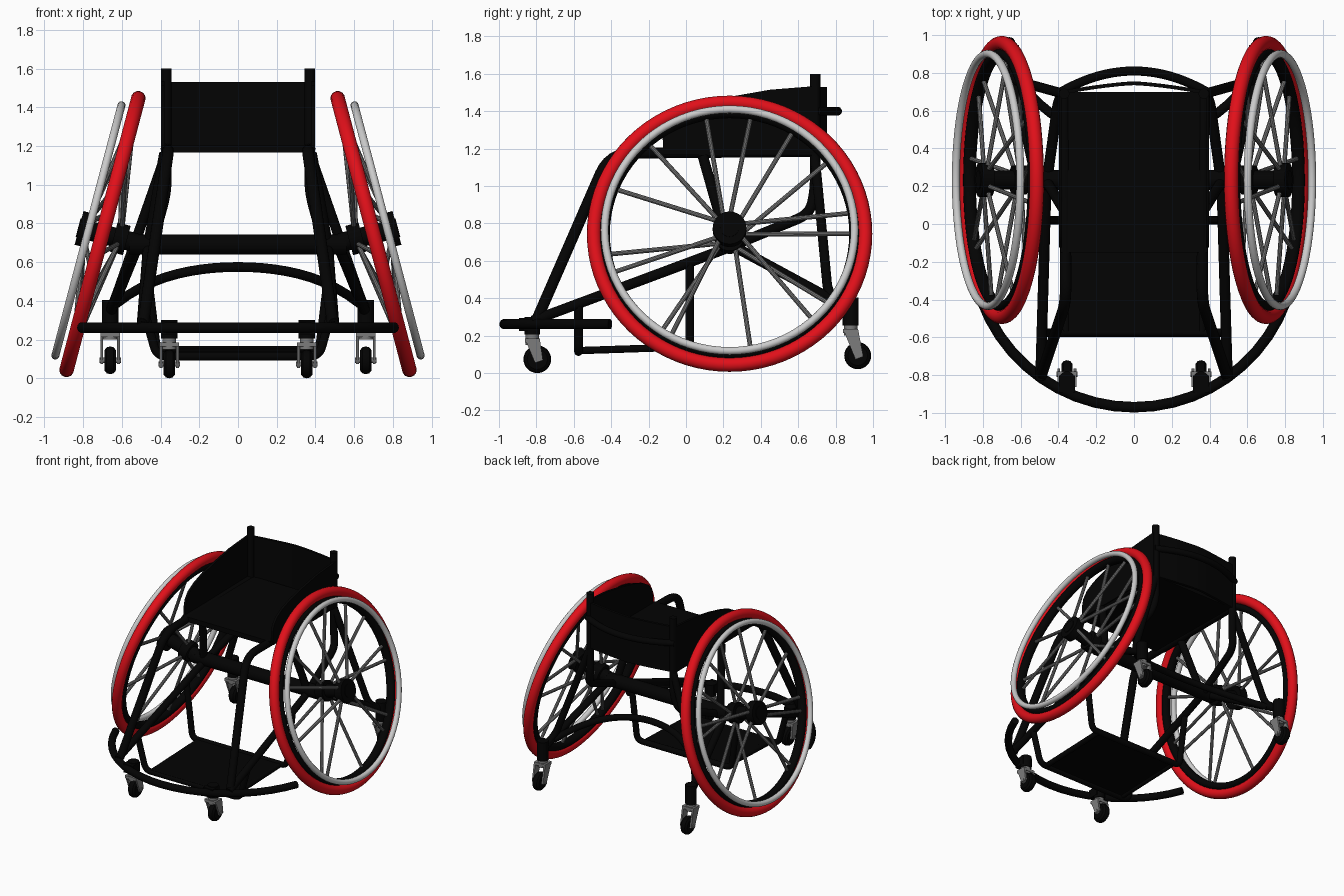
import bpy, bmesh
from math import sin, cos, pi, radians
from mathutils import Matrix, Vector

if "Cube" in bpy.data.objects:
    bpy.data.objects.remove(bpy.data.objects["Cube"])


def material(name, c):
    m = bpy.data.materials.new(name)
    m.diffuse_color = (*c, 1)
    m.use_nodes = True
    m.node_tree.nodes["Principled BSDF"].inputs["Base Color"].default_value = m.diffuse_color
    return m


BLACK = material("black", (0.001, 0.001, 0.001))
RED = material("red", (0.75, 0.005, 0.01))
SILVER = material("silver", (0.52, 0.52, 0.52))
STEEL = material("steel", (0.2, 0.2, 0.2))


def finish(name, bm, mat, mirror=False):
    bmesh.ops.recalc_face_normals(bm, faces=bm.faces)
    me = bpy.data.meshes.new(name)
    bm.to_mesh(me)
    bm.free()
    for p in me.polygons:
        p.use_smooth = True
    me.set_sharp_from_angle(angle=radians(35))
    me.materials.append(mat)
    ob = bpy.data.objects.new(name, me)
    bpy.context.collection.objects.link(ob)
    if mirror:
        ob.modifiers.new("mirror", 'MIRROR').use_mirror_merge = False
    return ob


def add_rod(bm, a, b, r1, r2=None, n=16):
    a, b = Vector(a), Vector(b)
    d = b - a
    mx = Matrix.Translation((a + b) / 2) @ d.to_track_quat('Z', 'Y').to_matrix().to_4x4()
    bmesh.ops.create_cone(bm, cap_ends=True, segments=n, radius1=r1,
                          radius2=r1 if r2 is None else r2, depth=d.length, matrix=mx)


def add_box(bm, c, size):
    bmesh.ops.create_cube(bm, size=1, matrix=Matrix.Translation(c) @ Matrix.Diagonal((*size, 1)))


def add_plate(bm, x, dx, outline):
    """Extrude a (y, z) outline sideways."""
    f = bm.faces.new([bm.verts.new((x, y, z)) for y, z in outline])
    e = bmesh.ops.extrude_face_region(bm, geom=[f])
    bmesh.ops.translate(bm, vec=(dx, 0, 0),
                        verts=[v for v in e["geom"] if isinstance(v, bmesh.types.BMVert)])


def lathe(name, profile, mx, mat, n=64):
    """Revolve (radius, axial) profile points around local z, then place with mx."""
    bm = bmesh.new()
    rings = [[bm.verts.new(mx @ Vector((r * cos(2 * pi * i / n), r * sin(2 * pi * i / n), h)))
              for r, h in profile] for i in range(n)]
    m = len(profile)
    for i in range(n):
        A, B = rings[i], rings[(i + 1) % n]
        for j in range(m):
            bm.faces.new((A[j], A[(j + 1) % m], B[(j + 1) % m], B[j]))
    return finish(name, bm, mat, True)


def circle(R, h, r, rz=None, n=14):
    return [(R + r * cos(2 * pi * k / n), h + (rz or r) * sin(2 * pi * k / n)) for k in range(n)]


def tube(name, pts, r=0.027, bend=0.0, mirror=True, mat=BLACK):
    """Round tube along a path, with rounded bends."""
    P = [Vector(p) for p in pts]
    path = [P[0]]
    for a, b, c in zip(P, P[1:], P[2:]):
        if bend:
            s = b + (a - b).normalized() * min(bend, (a - b).length * .48)
            e = b + (c - b).normalized() * min(bend, (c - b).length * .48)
            path += [s.lerp(b, t / 6).lerp(b.lerp(e, t / 6), t / 6) for t in range(7)]
        else:
            path.append(b)
    path.append(P[-1])
    bm = bmesh.new()
    n, prev, q = 14, None, None
    for i, p in enumerate(path):
        t = (path[min(i + 1, len(path) - 1)] - path[max(i - 1, 0)]).normalized()
        q = t.to_track_quat('Z', 'Y') if q is None else last.rotation_difference(t) @ q
        last = t
        ring = [bm.verts.new(p + q @ Vector((r * cos(2 * pi * k / n), r * sin(2 * pi * k / n), 0)))
                for k in range(n)]
        if prev:
            for k in range(n):
                bm.faces.new((prev[k], prev[(k + 1) % n], ring[(k + 1) % n], ring[k]))
        else:
            bm.faces.new(ring)
        prev = ring
    bm.faces.new(prev)
    return finish(name, bm, mat, mirror)


SPAN = [2 * k / 20 - 1 for k in range(21)]

# Cambered main wheels
WHEEL = Matrix.Translation((0.70, 0.233, 0.745)) @ Matrix.Rotation(radians(75.2), 4, 'Y')
lathe("tire", circle(0.725, 0, 0.038), WHEEL, RED, 80)
lathe("rim", circle(0.668, 0, 0.028, 0.034), WHEEL, BLACK, 80)
lathe("handrim", circle(0.668, 0.075, 0.021), WHEEL, SILVER, 80)

bm = bmesh.new()
for h1, h2, r in ((-.13, .13, .05), (.06, .125, .09), (-.13, -.06, .078), (-.18, -.12, .05)):
    add_rod(bm, WHEEL @ Vector((0, 0, h1)), WHEEL @ Vector((0, 0, h2)), r, n=24)
finish("hub", bm, BLACK, True)

bm = bmesh.new()
for i, deg in enumerate((0, 10, 37, 59, 80, 101, 131, 158, 190, 199, 236, 241, 280, 313, 324)):
    a = radians(deg + 90)
    b = a + (0.35 if i % 4 < 2 else -0.35)
    add_rod(bm, WHEEL @ Vector((.06 * cos(b), .06 * sin(b), .09 if i % 2 else -.09)),
            WHEEL @ Vector((.655 * cos(a), .655 * sin(a), 0)), 0.0125, n=10)
finish("spokes", bm, STEEL, True)

# Axle tube
tube("axle", [(-.56, .233, .692), (.56, .233, .692)], 0.053, mirror=False)

# Side frame tubes
tube("seat_rail", [(.37, .69, 1.185), (.36, -.41, 1.175), (.49, -.80, .28)], 0.03, 0.12)
tube("lower_rail", [(.495, -.82, .28), (.465, .20, .66), (.40, .66, .85), (.37, .69, .97),
                    (.37, .69, 1.6)], 0.028, 0.07)
tube("seat_strut", [(.38, .09, 1.16), (.46, .22, .70)], 0.028)
tube("rear_strut", [(.375, .69, 1.15), (.63, .76, .42), (.66, .875, .35)], 0.026, 0.06)
tube("rear_brace", [(.52, .25, .68), (.655, .86, .35)], 0.028)
# Arch lies in the same sloping plane as the braces
tube("rear_arch", [(.63 * u, .45 + 1.75 * d, .575 - d)
                   for u, d in ((u, .13 * u * u + .06 * u ** 4) for u in SPAN)], 0.025, mirror=False)

# Front bumper arc
tube("front_bumper", [(.857 * sin(t), -.113 - .857 * cos(t), .262)
                      for t in (radians(70 * u) for u in SPAN)], 0.028, mirror=False)

# Footrest
tube("footrest_front_hanger", [(-.49, -.575, .37), (-.42, -.575, .115), (.42, -.575, .115),
                               (.49, -.575, .37)], 0.023, 0.05, False)
tube("footrest_rear_hanger", [(-.475, .02, .60), (-.42, .02, .145), (.42, .02, .145),
                              (.475, .02, .60)], 0.023, 0.05, False)
tube("footrest_side_tube", [(.36, -.575, .12), (.36, .02, .14)], 0.02)
bm = bmesh.new()
add_box(bm, (0, 0, 0), (.74, .61, .022))
bmesh.ops.transform(bm, verts=bm.verts, matrix=Matrix.Translation((0, -.282, .135))
                    @ Matrix.Rotation(radians(2), 4, 'X'))
finish("footplate", bm, BLACK)

# Seat cushion and side guards
bm = bmesh.new()
add_box(bm, (0, .275, 1.185), (.78, .85, .04))
finish("seat", bm, BLACK)

bm = bmesh.new()
add_plate(bm, .38, .018, [(-.12, 1.165), (-.125, 1.26), (-.11, 1.32), (-.07, 1.37), (0, 1.41),
                          (.1, 1.445), (.25, 1.48), (.45, 1.515), (.70, 1.535), (.70, 1.165)])
finish("side_guard", bm, BLACK, True)

# Bowed backrest with its support bar
bm = bmesh.new()
prev = None
for u in SPAN:
    y = .745 - .05 * abs(u) ** 1.4
    ring = [bm.verts.new((.385 * u, y + dy, z)) for dy, z in
            ((-.01, 1.165), (.01, 1.165), (.01, 1.53), (-.01, 1.53))]
    if prev:
        for j in range(4):
            bm.faces.new((prev[j], prev[(j + 1) % 4], ring[(j + 1) % 4], ring[j]))
    else:
        bm.faces.new(ring)
    prev = ring
bm.faces.new(prev)
finish("backrest", bm, BLACK)
tube("backrest_bar", [(.385 * u, .81 - .11 * u * u, 1.4) for u in SPAN], 0.024, mirror=False)


# Casters: housing, fork, wheel
def caster(tag, x, ys, yw, zw, r, ztop, zfork):
    bm = bmesh.new()
    add_rod(bm, (x, ys, zfork), (x, ys, ztop), 0.042, n=20)
    if ys < 0:
        add_box(bm, (x, ys - .025, .26), (.085, .09, .07))
    finish(tag + "_caster_housing", bm, BLACK, True)
    bm = bmesh.new()
    add_rod(bm, (x, ys, zfork - .055), (x, ys, zfork), 0.036, n=20)
    for s in (-1, 1):
        add_plate(bm, x + s * .036, s * .014,
                  [(ys - .04, zfork - .02), (ys + .04, zfork - .02), (yw + .03, zw - .005),
                   (yw - .012, zw - .02)])
    add_box(bm, (x, ys, zfork - .03), (.10, .08, .022))
    add_rod(bm, (x - .056, yw, zw), (x + .056, yw, zw), 0.014, n=12)
    finish(tag + "_caster_fork", bm, STEEL, True)
    mx = Matrix.Translation((x, yw, zw)) @ Matrix.Rotation(pi / 2, 4, 'Y')
    lathe(tag + "_caster_wheel", [(.008, -.03), (r - .02, -.03), (r - .005, -.018), (r, 0),
                                  (r - .005, .018), (r - .02, .03), (.008, .03)], mx, BLACK, 32)


caster("front", .355, -.822, -.795, .074, .074, .30, .205)
caster("rear", .66, .88, .918, .093, .072, .405, .255)
